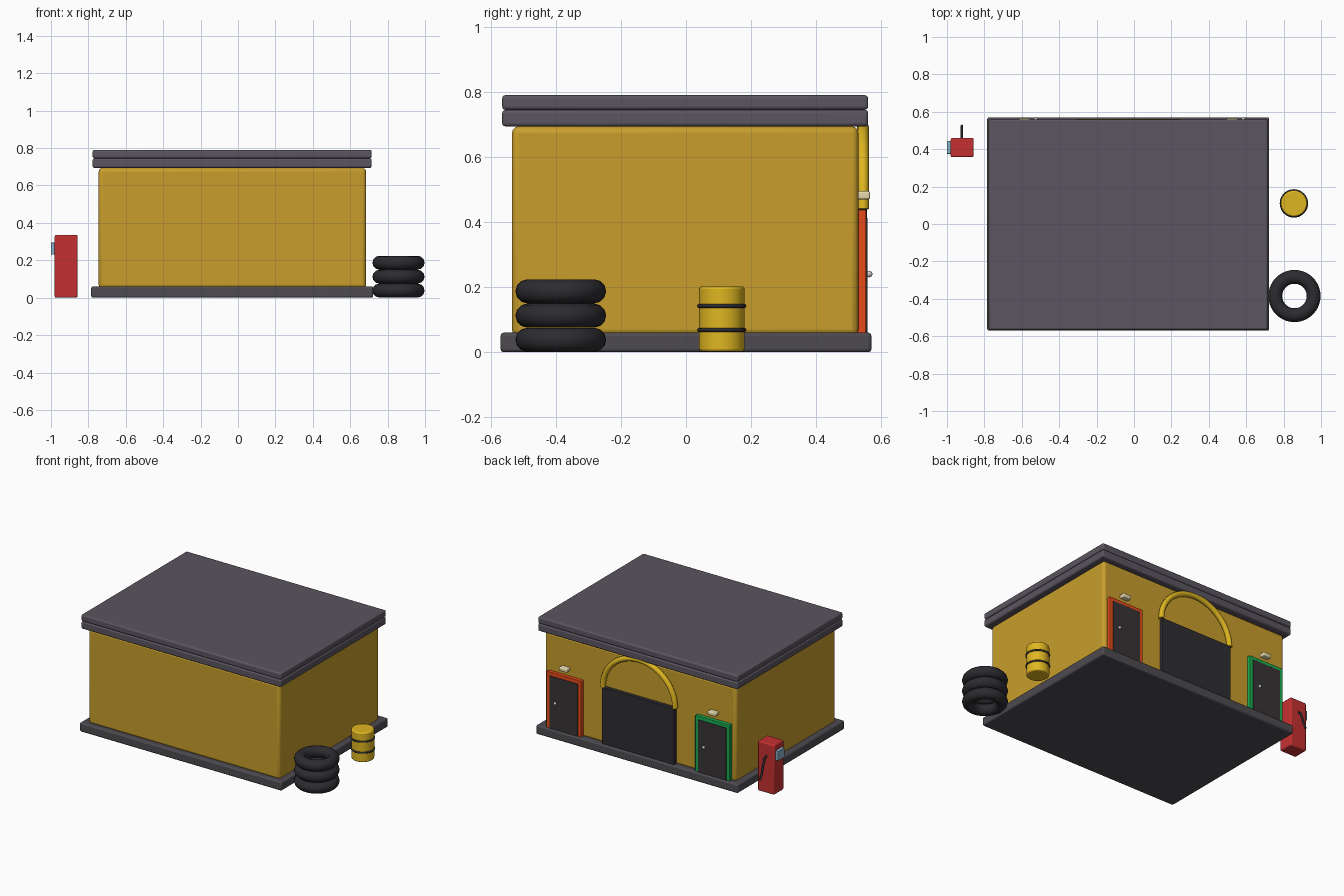
import bpy
from math import pi, sin, cos

if "Cube" in bpy.data.objects:
    bpy.data.objects.remove(bpy.data.objects["Cube"])


def material(name, rgb):
    m = bpy.data.materials.new(name)
    m.diffuse_color = (*rgb, 1)
    m.use_nodes = True
    m.node_tree.nodes["Principled BSDF"].inputs["Base Color"].default_value = m.diffuse_color
    return m


WALL = material("wall_ochre", (0.58, 0.34, 0.025))
SLATE = material("slate", (0.105, 0.09, 0.115))
CONCRETE = material("dark_concrete", (0.075, 0.07, 0.08))
PANEL = material("door_dark", (0.04, 0.033, 0.037))
SHUTTER = material("shutter_dark", (0.027, 0.025, 0.03))
ORANGE = material("orange", (0.80, 0.07, 0.01))
GREEN = material("green", (0.01, 0.42, 0.08))
YELLOW = material("yellow", (0.74, 0.47, 0.015))
RED = material("red", (0.56, 0.03, 0.03))
BLUE = material("screen_blue", (0.25, 0.45, 0.58))
CREAM = material("lamp_cream", (0.80, 0.70, 0.42))
METAL = material("metal", (0.6, 0.6, 0.6))
RUBBER = material("rubber", (0.025, 0.025, 0.03))


def finish(name, mat, bevel=0, segments=3):
    ob = bpy.context.object
    ob.name = name
    ob.data.materials.append(mat)
    if bevel:
        mod = ob.modifiers.new("Bevel", "BEVEL")
        mod.width = bevel
        mod.segments = segments
        mod.limit_method = "ANGLE"
    bpy.ops.object.shade_smooth_by_angle(angle=pi / 4)
    return ob


def box(name, x, y, z, mat, bevel=0.005):
    bpy.ops.mesh.primitive_cube_add(
        size=1, location=[sum(r) / 2 for r in (x, y, z)])
    bpy.context.object.scale = [r[1] - r[0] for r in (x, y, z)]
    bpy.ops.object.transform_apply(location=False, rotation=False, scale=True)
    return finish(name, mat, bevel)


def ring(name, loc, major, minor, mat, sides=12):
    bpy.ops.mesh.primitive_torus_add(
        location=loc, major_radius=major, minor_radius=minor,
        major_segments=40, minor_segments=sides)
    return finish(name, mat)


def tube(name, points, radius, mat):
    cu = bpy.data.curves.new(name, "CURVE")
    cu.dimensions = "3D"
    cu.bevel_depth = radius
    cu.bevel_resolution = 3
    cu.use_fill_caps = True
    sp = cu.splines.new("POLY")
    sp.points.add(len(points) - 1)
    for p, co in zip(sp.points, points):
        p.co = (*co, 1)
    ob = bpy.data.objects.new(name, cu)
    bpy.context.collection.objects.link(ob)
    cu.materials.append(mat)
    return ob


# Building shell
CX = -0.03
box("base_slab", (-0.785, 0.723), (-0.57, 0.57), (0, 0.06), CONCRETE, 0.01)
box("building_walls", (-0.745, 0.685), (-0.535, 0.53), (0.05, 0.694), WALL, 0.02)
box("roof_lower", (-0.777, 0.715), (-0.565, 0.56), (0.694, 0.745), SLATE, 0.01)
box("roof_upper", (-0.777, 0.715), (-0.565, 0.56), (0.745, 0.79), SLATE, 0.01)

# Two side doors with frame, panel, knob and lamp
for label, dx, mat in (("orange", 0.555, ORANGE), ("green", -0.555, GREEN)):
    x = CX + dx
    box(label + "_door_frame", (x - 0.13, x + 0.13), (0.52, 0.554),
        (0.055, 0.437), mat, 0.004)
    box(label + "_door_panel", (x - 0.105, x + 0.105), (0.53, 0.558),
        (0.057, 0.413), PANEL, 0.002)
    bpy.ops.mesh.primitive_uv_sphere_add(
        segments=16, ring_count=10, radius=0.01, location=(x + 0.06, 0.563, 0.24))
    finish(label + "_door_knob", METAL)
    box(label + "_door_lamp", (x - 0.03, x + 0.03), (0.525, 0.566),
        (0.47, 0.495), CREAM, 0.006)

# Main shutter and its arch
box("main_shutter", (CX - 0.27, CX + 0.27), (0.52, 0.556), (0.055, 0.44), SHUTTER, 0.002)
arc = [(CX + 0.27 * cos(pi * i / 24), 0.544, 0.44 + 0.253 * sin(pi * i / 24))
       for i in range(25)]
tube("shutter_arch", arc, 0.018, YELLOW)

# Fuel pump
box("pump_body", (-0.98, -0.857), (0.357, 0.46), (0, 0.335), RED, 0.008)
box("pump_screen", (-1.0, -0.97), (0.375, 0.445), (0.23, 0.295), BLUE, 0.003)
tube("pump_hose", [(-0.92, 0.455, 0.25), (-0.92, 0.478, 0.235), (-0.92, 0.494, 0.19),
                   (-0.92, 0.505, 0.15), (-0.92, 0.525, 0.11)], 0.007, RUBBER)

# Tyre stack
for i in range(3):
    ring(f"tyre_{i + 1}", (0.858, -0.385, 0.038 + 0.0745 * i), 0.1025, 0.037, RUBBER)

# Oil drum
bpy.ops.mesh.primitive_cylinder_add(vertices=32, radius=0.07, depth=0.2,
                                    location=(0.855, 0.11, 0.102))
finish("drum", YELLOW, 0.008)
for i, z in enumerate((0.068, 0.142)):
    ring(f"drum_band_{i + 1}", (0.855, 0.11, z), 0.07, 0.006, RUBBER, 8)
